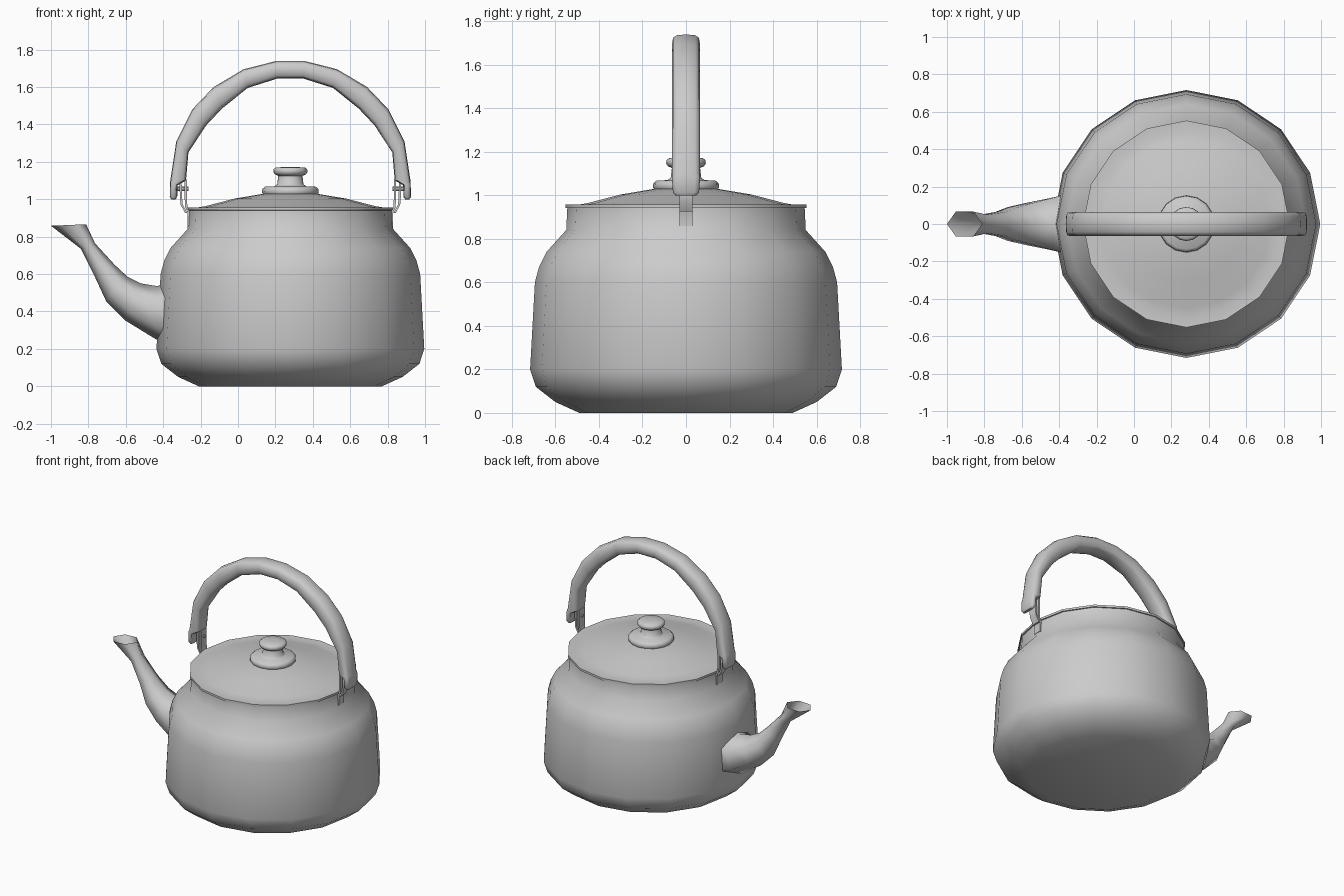
import bpy, bmesh, math
from mathutils import Vector

if "Cube" in bpy.data.objects:
    bpy.data.objects.remove(bpy.data.objects["Cube"])

CX = 0.28   # axis of the pot
SIDES = 16


def finish(bm, name, angle=45):
    bmesh.ops.remove_doubles(bm, verts=bm.verts, dist=1e-5)
    bmesh.ops.recalc_face_normals(bm, faces=bm.faces)
    me = bpy.data.meshes.new(name)
    bm.to_mesh(me)
    bm.free()
    ob = bpy.data.objects.new(name, me)
    bpy.context.collection.objects.link(ob)
    bpy.ops.object.select_all(action='DESELECT')
    ob.select_set(True)
    bpy.context.view_layer.objects.active = ob
    bpy.ops.object.shade_smooth_by_angle(angle=math.radians(angle))
    return ob


def loft(bm, rings, cap_start=True, cap_end=True):
    loops = [[bm.verts.new(p) for p in ring] for ring in rings]
    n = len(loops[0])
    for a, b in zip(loops, loops[1:]):
        for i in range(n):
            j = (i + 1) % n
            bm.faces.new((a[i], a[j], b[j], b[i]))
    if cap_start:
        bm.faces.new(loops[0])
    if cap_end:
        bm.faces.new(loops[-1])


def lathe(name, profile, angle=45):
    bm = bmesh.new()
    rings = []
    for r, z in profile:
        rings.append([(CX + r * math.cos(2 * math.pi * i / SIDES),
                       r * math.sin(2 * math.pi * i / SIDES), z) for i in range(SIDES)])
    loft(bm, rings)
    return finish(bm, name, angle)


def section(a, b, half_width, n, power=1.0):
    """Cross-section spanning xz points a to b, and +-half_width in y."""
    a, b = Vector(a), Vector(b)
    mid, half = (a + b) / 2, (a - b) / 2
    pts = []
    for i in range(n):
        t = 2 * math.pi * i / n
        c, s = math.cos(t), math.sin(t)
        c = math.copysign(abs(c) ** power, c)
        s = math.copysign(abs(s) ** power, s)
        p = mid + half * c
        pts.append((p.x, s * half_width, p.y))
    return pts


def strap(bm, path, side, half_width=0.03, thick=0.012):
    """Flat metal strip along (radius, z) points on one side of the pot."""
    rings = []
    for r, z in path:
        x0, x1 = CX + side * r, CX + side * (r + thick)
        rings.append([(x0, -half_width, z), (x1, -half_width, z),
                      (x1, half_width, z), (x0, half_width, z)])
    loft(bm, rings)


# pot body with straight neck
lathe("body", [(0.49, 0), (0.60, 0.05), (0.69, 0.12), (0.716, 0.2), (0.694, 0.6),
               (0.675, 0.67), (0.64, 0.74), (0.55, 0.84), (0.545, 0.945)])

# lid with thin rim and shallow dome
lathe("lid", [(0.54, 0.94), (0.553, 0.942), (0.553, 0.957), (0.50, 0.955), (0.45, 0.964),
              (0.30, 1.003), (0.15, 1.028), (0.02, 1.035)])

# lid knob
lathe("lid_knob", [(0.14, 1.02), (0.152, 1.035), (0.15, 1.055), (0.135, 1.067), (0.085, 1.069),
                   (0.07, 1.08), (0.065, 1.125), (0.083, 1.133), (0.091, 1.145),
                   (0.09, 1.16), (0.078, 1.17), (0.02, 1.172)], 60)

# six-sided spout: lower point, upper point, half width
spout = [((-1.0, 0.858), (-0.812, 0.866), 0.066),
         ((-0.84, 0.735), (-0.765, 0.765), 0.05),
         ((-0.77, 0.595), (-0.66, 0.65), 0.064),
         ((-0.705, 0.455), (-0.59, 0.585), 0.09),
         ((-0.60, 0.35), (-0.52, 0.55), 0.112),
         ((-0.445, 0.255), (-0.43, 0.535), 0.14),
         ((-0.36, 0.21), (-0.36, 0.57), 0.16)]
bm = bmesh.new()
loft(bm, [section(a, b, w / 0.866, 6) for a, b, w in spout], cap_start=False)
finish(bm, "spout", 75)

# handle grip: outer and inner (radius, z) of the left half, then mirrored
grip = [((0.635, 0.998), (0.615, 0.998), 0.048),
        ((0.645, 1.012), (0.605, 1.012), 0.06),
        ((0.643, 1.085), (0.603, 1.075), 0.065),
        ((0.642, 1.10), (0.558, 1.10), 0.065),
        ((0.61, 1.31), (0.545, 1.25), 0.065),
        ((0.525, 1.48), (0.45, 1.395), 0.065),
        ((0.41, 1.60), (0.365, 1.485), 0.065),
        ((0.25, 1.695), (0.228, 1.595), 0.065),
        ((0.08, 1.738), (0.07, 1.645), 0.065)]
rings = []
for side, half in ((-1, grip), (1, grip[::-1])):
    for (ro, zo), (ri, zi), w in half:
        rings.append(section((CX + side * ro, zo), (CX + side * ri, zi), w, 12, 0.6))
bm = bmesh.new()
loft(bm, rings)
finish(bm, "handle_grip", 50)

# handle brackets: neck tab, two strips and a cross pin on each side
for side, label in ((-1, "left"), (1, "right")):
    bm = bmesh.new()
    strap(bm, [(0.538, 0.858), (0.538, 0.93), (0.55, 0.955), (0.553, 1.0), (0.553, 1.105)], side)
    strap(bm, [(0.55, 0.925), (0.575, 0.97), (0.578, 1.0), (0.582, 1.11)], side)
    pin = [[(CX + side * r, 0.012 * math.cos(k * math.pi / 4),
             1.055 + 0.012 * math.sin(k * math.pi / 4)) for k in range(8)]
           for r in (0.545, 0.615)]
    loft(bm, pin)
    finish(bm, label + "_handle_bracket", 35)
